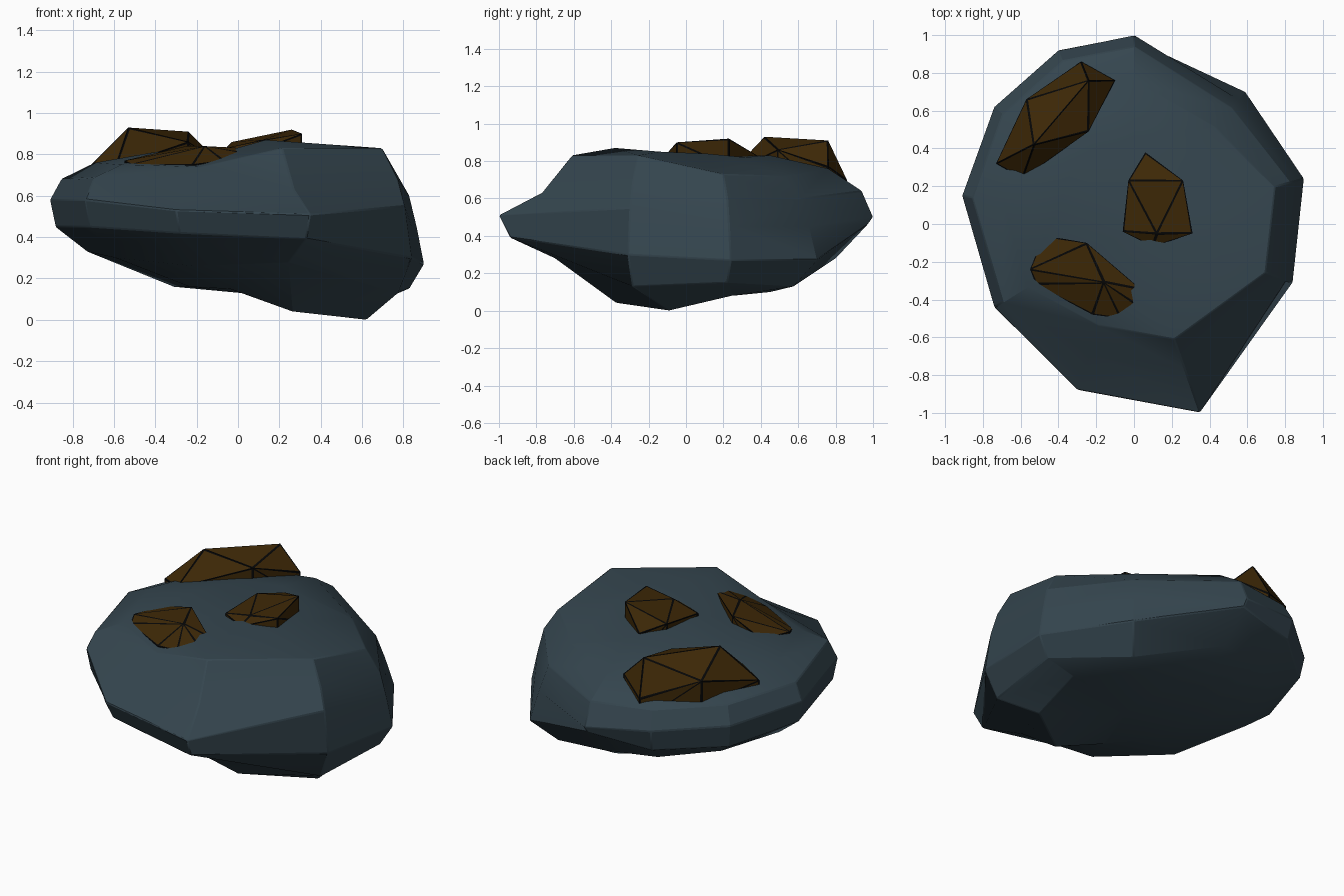
import bpy
import bmesh
from mathutils import Vector

default_cube = bpy.data.objects.get("Cube")
if default_cube:
    bpy.data.objects.remove(default_cube, do_unlink=True)


def make_material(name, colour):
    material = bpy.data.materials.new(name)
    material.use_nodes = True
    shader = next(n for n in material.node_tree.nodes if n.type == 'BSDF_PRINCIPLED')
    shader.inputs["Base Color"].default_value = (*colour, 1)
    shader.inputs["Roughness"].default_value = 0.9
    material.diffuse_color = (*colour, 1)
    return material


def make_object(name, bm, materials):
    bmesh.ops.recalc_face_normals(bm, faces=bm.faces[:])
    mesh = bpy.data.meshes.new(name)
    bm.to_mesh(mesh)
    bm.free()
    for material in materials:
        mesh.materials.append(material)
    obj = bpy.data.objects.new(name, mesh)
    bpy.context.collection.objects.link(obj)
    return obj


slate = make_material("slate blue stone", (0.035, 0.06, 0.077))
amber = make_material("dark amber ore", (0.047, 0.021, 0.002))
black = make_material("black ore edge", (0.002, 0.002, 0.002))

# Widest outline of the boulder, clockwise from the front lip
OUTLINE = [(.35, -1), (-.3, -.88), (-.74, -.44), (-.91, .15), (-.74, .62),
           (-.4, .92), (0, 1), (.59, .7), (.9, .24), (.84, -.31)]

# Each layer: diagonal shift, outline scale at the front lip, left and back,
# back right corner and right side, then heights
LAYERS = [
    (.1, (.47, .45, .5, .62), (.04, .15, .16, .16, .18, .17, .14, .1, .08, 0)),
    (0, (.7, .8, .82, .92), (.28, .26, .3, .33, .32, .3, .28, .13, .15, .13)),
    (0, (.94, .97, 1, 1), (.39, .42, .45, .45, .42, .42, .46, .27, .27, .3)),
    (0, (1, 1, .94, .96), (.51, .53, .58, .58, .56, .55, .5, .45, .45, .55)),
    (0, (.77, .94, .88, .92), (.63, .64, .69, .68, .67, .66, .64, .6, .6, .68)),
    (0, (.61, .76, .73, .83), (.83, .74, .75, .76, .75, .75, .76, .72, .73, .83)),
    (0, (.38, .45, .45, .45), (.87, .8, .78, .81, .81, .82, .83, .82, .84, .85)),
]


def build_boulder():
    bm = bmesh.new()
    rings = []
    for shift, (front, back, corner, right), heights in LAYERS:
        scales = [front] * 2 + [back] * 5 + [corner] + [right] * 2
        rings.append([bm.verts.new((x * s + shift, y * s + shift, z))
                      for (x, y), s, z in zip(OUTLINE, scales, heights)])
    count = len(OUTLINE)
    for lower, upper in zip(rings, rings[1:]):
        for i in range(count):
            j = (i + 1) % count
            bm.faces.new((lower[i], lower[j], upper[j], upper[i]))
    # Close the underside and the shallow hollow on top with fans
    for ring, centre in ((rings[0], (.12, .08, .12)), (rings[-1], (.08, .02, .83))):
        hub = bm.verts.new(centre)
        for i in range(count):
            bm.faces.new((hub, ring[i], ring[(i + 1) % count]))
    obj = make_object("boulder", bm, [slate])
    bevel = obj.modifiers.new("worn edges", 'BEVEL')
    bevel.width = 0.006
    bevel.segments = 1
    bevel.limit_method = 'ANGLE'
    bevel.angle_limit = 0.5
    bpy.ops.object.select_all(action='DESELECT')
    obj.select_set(True)
    bpy.context.view_layer.objects.active = obj
    bpy.ops.object.shade_smooth_by_angle(angle=0.4)


def build_ore(name, corners):
    """Faceted crystal: a hull over its corners, sunk straight into the boulder."""
    bm = bmesh.new()
    for corner in corners:
        bm.verts.new(corner)
        bm.verts.new(Vector(corner) - Vector((0, 0, .15)))
    hull = bmesh.ops.convex_hull(bm, input=bm.verts[:])
    loose = [v for v in hull["geom_interior"] if isinstance(v, bmesh.types.BMVert)]
    bmesh.ops.delete(bm, geom=loose, context='VERTS')
    # Dark rims along every facet edge
    rims = bmesh.ops.inset_individual(bm, faces=bm.faces[:], thickness=0.012)
    for face in rims["faces"]:
        face.material_index = 1
    make_object(name, bm, [amber, black])


build_boulder()
build_ore("ore_front", [(-.55, -.24, .77), (-.48, -.06, .77), (-.25, -.1, .84),
                        (-.16, -.31, .84), (.03, -.34, .83), (.02, -.43, .81),
                        (-.07, -.5, .77), (-.22, -.48, .75), (-.52, -.32, .75)])
build_ore("ore_middle", [(-.06, -.04, .83), (-.03, .23, .86), (.06, .38, .83),
                         (.26, .23, .92), (.31, -.05, .9), (.12, -.05, .87),
                         (.1, -.12, .82)])
build_ore("ore_back", [(-.53, .42, .93), (-.24, .76, .91), (-.57, .66, .81),
                       (-.28, .86, .7), (-.1, .76, .77), (-.24, .49, .86),
                       (-.73, .32, .73), (-.59, .24, .74)])
